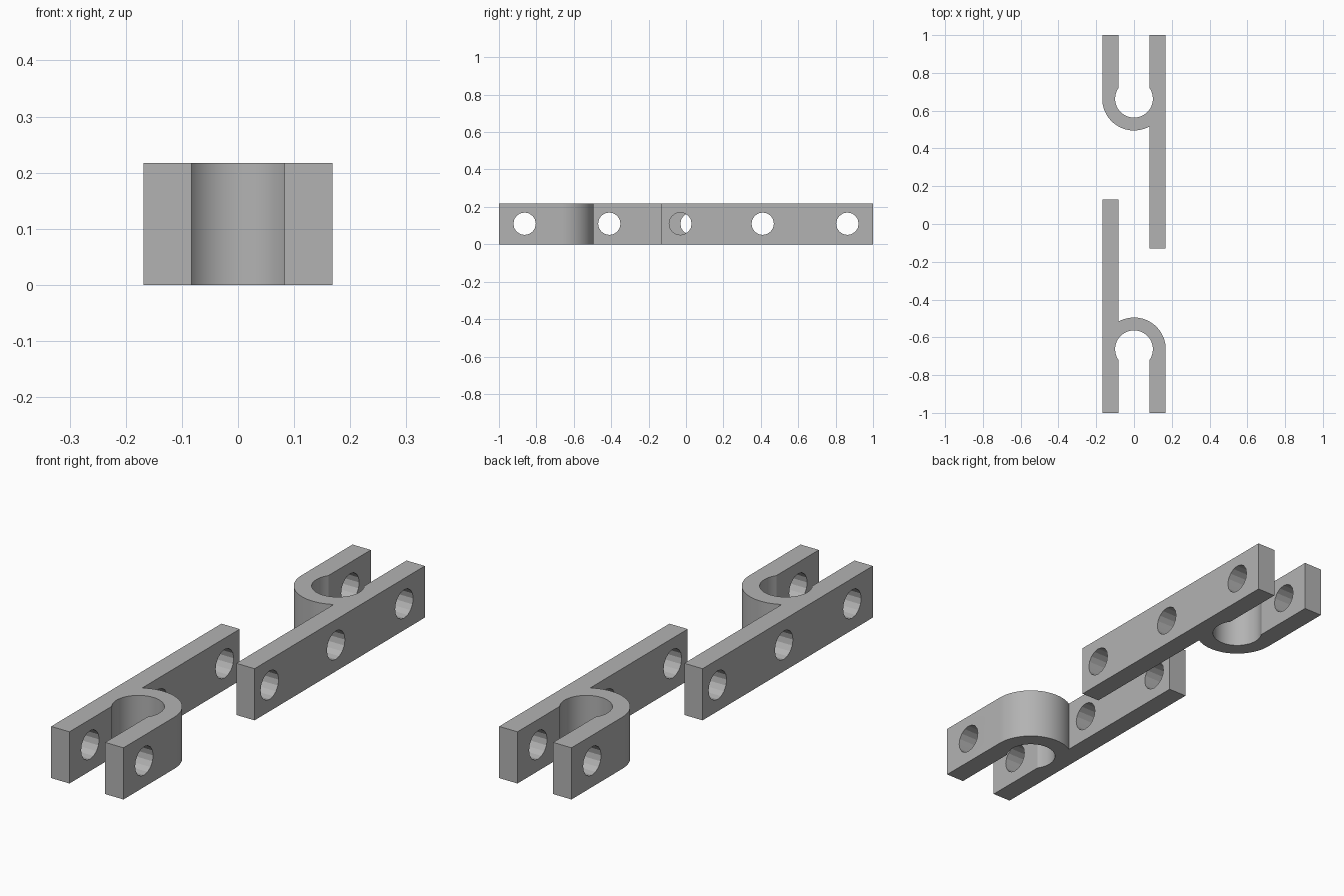
import bpy
import bmesh
from math import cos, sin, acos, asin, pi
from mathutils import Matrix

cube = bpy.data.objects.get("Cube")
if cube:
    bpy.data.objects.remove(cube, do_unlink=True)

OUTER, INNER, GAP = 0.168, 0.10, 0.083   # loop radii, half gap between the bars
HEIGHT, LOOP_Y, BAR_END = 0.217, -0.663, 0.13
HOLE_R, HOLE_Z, HOLES_Y = 0.06, 0.11, (-0.863, -0.41, 0.03)

grey = bpy.data.materials.new("plain grey")
grey.use_nodes = True
grey.diffuse_color = (0.45, 0.45, 0.45, 1)
grey.node_tree.nodes["Principled BSDF"].inputs["Base Color"].default_value = grey.diffuse_color


def arc(radius, start, end, steps):
    angles = [start + (end - start) * i / steps for i in range(steps + 1)]
    return [(radius * cos(a), LOOP_Y + radius * sin(a)) for a in angles]


def new_object(name, bm):
    mesh = bpy.data.meshes.new(name)
    bm.to_mesh(mesh)
    bm.free()
    obj = bpy.data.objects.new(name, mesh)
    bpy.context.collection.objects.link(obj)
    return obj


def hole_cutters():
    bm = bmesh.new()
    for y in HOLES_Y:
        place = Matrix.Translation((0, y, HOLE_Z)) @ Matrix.Rotation(pi / 2, 4, "Y")
        bmesh.ops.create_cone(bm, cap_ends=True, segments=16, radius1=HOLE_R,
                              radius2=HOLE_R, depth=0.6, matrix=place)
    return new_object("hole_cutters", bm)


def clip(name, turn):
    # Outline: short bar, loop outside, long bar, then loop inside
    dip = acos(GAP / INNER)
    outline = [(GAP, -1), (OUTER, -1)]
    outline += arc(OUTER, 0, pi - acos(GAP / OUTER), 24)
    outline += [(-GAP, BAR_END), (-OUTER, BAR_END), (-OUTER, -1), (-GAP, -1)]
    outline += arc(INNER, pi + dip, -dip, 32)

    bm = bmesh.new()
    base = bm.faces.new([bm.verts.new((x, y, 0)) for x, y in outline])
    top = bmesh.ops.extrude_face_region(bm, geom=[base])["geom"]
    bmesh.ops.translate(bm, vec=(0, 0, HEIGHT),
                        verts=[v for v in top if isinstance(v, bmesh.types.BMVert)])
    bmesh.ops.recalc_face_normals(bm, faces=bm.faces)
    obj = new_object(name, bm)
    obj.data.materials.append(grey)

    # Drill the cross holes
    cutter = hole_cutters()
    cutter.hide_render = True
    cut = obj.modifiers.new("holes", "BOOLEAN")
    cut.operation, cut.solver, cut.object = "DIFFERENCE", "EXACT", cutter
    bpy.ops.object.select_all(action="DESELECT")
    bpy.context.view_layer.objects.active = obj
    obj.select_set(True)
    bpy.ops.object.modifier_apply(modifier=cut.name)
    bpy.data.objects.remove(cutter, do_unlink=True)

    bpy.ops.object.shade_smooth_by_angle(angle=pi / 9)
    obj.rotation_euler.z = turn


clip("front_clip", 0)
clip("rear_clip", pi)
